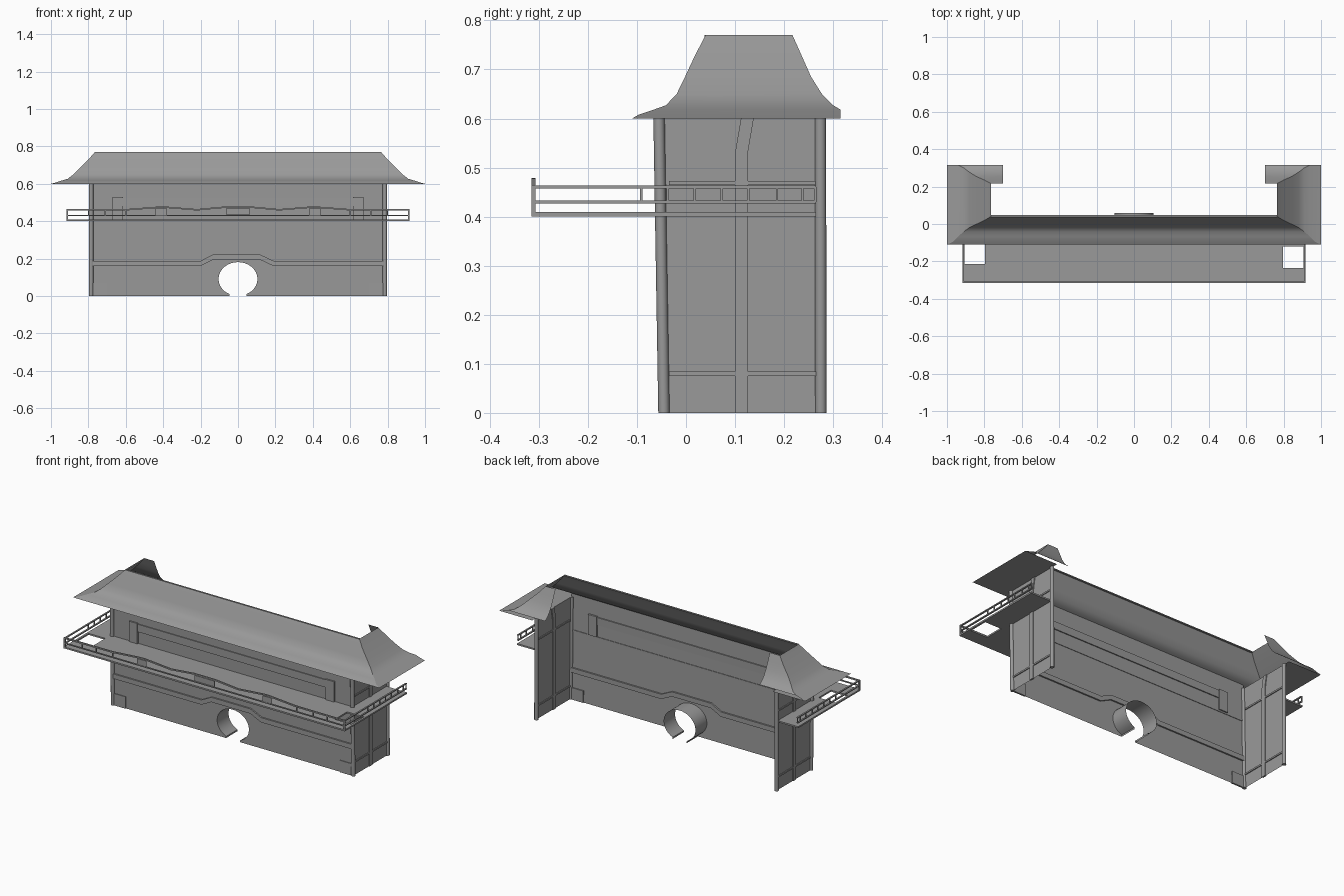
import bpy, math
from mathutils import Vector

if "Cube" in bpy.data.objects:
    bpy.data.objects.remove(bpy.data.objects["Cube"])

grey = bpy.data.materials.new("dark_grey")
grey.diffuse_color = (0.32, 0.32, 0.32, 1)
grey.use_nodes = True
grey.node_tree.nodes["Principled BSDF"].inputs["Base Color"].default_value = grey.diffuse_color


def mesh(name, verts, faces, smooth=False):
    me = bpy.data.meshes.new(name)
    me.from_pydata([tuple(v) for v in verts], [], faces)
    me.update()
    me.materials.append(grey)
    ob = bpy.data.objects.new(name, me)
    bpy.context.collection.objects.link(ob)
    if smooth:
        bpy.ops.object.select_all(action='DESELECT')
        ob.select_set(True)
        bpy.context.view_layer.objects.active = ob
        bpy.ops.object.shade_smooth_by_angle(angle=math.radians(35))
    return ob


def box(name, x0, x1, y0, y1, z0, z1):
    v = [(x, y, z) for z in (z0, z1) for x, y in ((x0, y0), (x1, y0), (x1, y1), (x0, y1))]
    return mesh(name, v, [(3, 2, 1, 0), (4, 5, 6, 7)] +
                [(i, (i + 1) % 4, (i + 1) % 4 + 4, i + 4) for i in range(4)])


def ribbon(name, path, h, place, d0, d1):
    """Band of height/width h following a 2D path; place(a, b, d, h) gives the 3D point."""
    v, f = [], []
    for a, b in path:
        v += [place(a, b, d0, 0), place(a, b, d1, 0), place(a, b, d1, h), place(a, b, d0, h)]
    for i in range(len(path) - 1):
        for k in range(4):
            f.append((4 * i + k, 4 * i + (k + 1) % 4, 4 * i + 4 + (k + 1) % 4, 4 * i + 4 + k))
    n = len(v)
    f += [(3, 2, 1, 0), (n - 4, n - 3, n - 2, n - 1)]
    return mesh(name, v, f)


def post(name, p, q, r, sides=12):
    v = [Vector(c) + Vector((r * math.cos(2 * math.pi * i / sides),
                             r * math.sin(2 * math.pi * i / sides), 0))
         for c in (p, q) for i in range(sides)]
    f = [(i, (i + 1) % sides, (i + 1) % sides + sides, i + sides) for i in range(sides)]
    f += [tuple(range(sides))[::-1], tuple(range(sides, 2 * sides))]
    return mesh(name, v, f, True)


def front_y(z):
    return -0.045 - 0.015 * z


def on_front(a, b, d, h):
    return (a, front_y(b) + d, b + h)


# front wall with keyhole-shaped round doorway
arc = [(-0.046, 0.0)]
for i in range(33):
    t = math.radians(244 - 308 * i / 32)
    arc.append((0.104 * math.cos(t), 0.091 + 0.09 * math.sin(t)))
arc.append((0.046, 0.0))
outline = [(-0.785, 0)] + arc + [(0.785, 0), (0.785, 0.622), (-0.785, 0.622)]
mesh("front_wall", [(x, front_y(z), z) for x, z in outline], [tuple(range(len(outline)))])

# doorway tunnel
n = len(arc)
mesh("doorway_tunnel", [(x, front_y(z), z) for x, z in arc] + [(x, 0.06, z) for x, z in arc],
     [(i, i + 1, i + 1 + n, i + n) for i in range(n - 1)], True)

# lower trim band stepping over the doorway
ribbon("lower_trim", [(-0.78, 0.16), (-0.2, 0.16), (-0.135, 0.193), (0.12, 0.193),
                      (0.19, 0.16), (0.78, 0.16)], 0.028, on_front, -0.009, 0.009)
# long upper beam
ribbon("upper_beam", [(-0.62, 0.48), (0.62, 0.48)], 0.045, on_front, -0.006, 0.006)

for s, side in ((-1, "left"), (1, "right")):
    def sbox(name, xa, xb, *r):
        return box(side + "_" + name, min(s * xa, s * xb), max(s * xa, s * xb), *r)

    # window jambs and corner blocks on the front wall
    sbox("jamb", 0.615, 0.67, -0.062, -0.042, 0.41, 0.53)
    sbox("corner_block", 0.70, 0.78, -0.050, -0.040, 0, 0.07)

    # side wall
    mesh(side + "_wall", [(s * 0.785, -0.045, 0), (s * 0.785, 0.275, 0),
                          (s * 0.785, 0.275, 0.60), (s * 0.785, -0.054, 0.60)], [(0, 1, 2, 3)])
    post(side + "_front_post", (s * 0.785, -0.045, 0), (s * 0.785, -0.055, 0.60), 0.0115)
    post(side + "_back_post", (s * 0.785, 0.275, 0), (s * 0.785, 0.274, 0.60), 0.0115)

    # timber strips on the side wall
    def on_side(a, b, d, h):
        return (s * (0.785 + d), a + h, b)
    ribbon(side + "_wall_strip", [(0.1, 0), (0.1, 0.53), (0.112, 0.6)], 0.026, on_side, -0.005, 0.005)
    for z in (0.075, 0.464):
        sbox("wall_rail", 0.78, 0.79, -0.035, 0.265, z, z + 0.009)

    # side balcony floor, leaving a stair opening
    y0, y1 = ((-0.215, -0.10), (-0.235, -0.12))[s > 0]
    sbox("balcony_front_floor", 0.797, 0.918, -0.315, y0, 0.40, 0.409)
    sbox("balcony_edge_floor", 0.906, 0.918, y0, y1, 0.40, 0.409)
    sbox("balcony_side_floor", 0.785, 0.918, y1, 0.265, 0.40, 0.409)

    # side railing
    for z in (0.427, 0.457):
        sbox("railing_bar", 0.908, 0.917, -0.315, 0.265, z, z + 0.006)
    for y in (-0.094, -0.04, 0.015, 0.07, 0.124, 0.183, 0.235, 0.261):
        sbox("railing_stud", 0.91, 0.916, y, y + 0.005, 0.43, 0.46)
    sbox("railing_post", 0.909, 0.918, -0.315, -0.307, 0.40, 0.464)
    # front railing studs
    for x in (0.80, 0.71, 0.60):
        sbox("front_stud", x - 0.003, x + 0.003, -0.313, -0.308, 0.43, 0.46)
    sbox("front_panel", 0.38, 0.44, -0.313, -0.309, 0.43, 0.467)

# front balcony floor and railing
box("balcony_floor", -0.797, 0.797, -0.315, -0.048, 0.40, 0.409)
box("front_mid_rail", -0.915, 0.915, -0.315, -0.308, 0.427, 0.433)
box("front_centre_panel", -0.065, 0.065, -0.313, -0.309, 0.435, 0.468)


def on_rail(a, b, d, h):
    return (a, d, b + h)


half = [(0.07, 0.471), (0.22, 0.457), (0.39, 0.471), (0.43, 0.470), (0.6, 0.457), (0.915, 0.456)]
ribbon("front_wavy_rail", [(-x, z) for x, z in reversed(half)] + half, 0.008, on_rail, -0.315, -0.307)

# curved hip roof: front slope, two ends and short returns at the back
hip = [(.765, .04, .217, .77), (.80, .019, .235, .73), (.845, -.002, .255, .685),
       (.88, -.019, .277, .65), (.91, -.041, .300, .627), (.94, -.066, .315, .618),
       (.97, -.096, .315, .608), (1.0, -.11, .315, .60)]


def loft(name, a, b):
    k = len(a)
    return mesh(name, a + b, [(i, i + 1, i + 1 + k, i + k) for i in range(k - 1)], True)


loft("front_roof", [(-x, f, z) for x, f, b, z in hip], [(x, f, z) for x, f, b, z in hip])
for s, side in ((-1, "left"), (1, "right")):
    loft(side + "_roof", [(s * x, f, z) for x, f, b, z in hip], [(s * x, b, z) for x, f, b, z in hip])
    loft(side + "_back_roof_return", [(s * x, b, z) for x, f, b, z in hip[:6]],
         [(s * 0.7, b, z) for x, f, b, z in hip[:6]])
    # flat underside of the eaves
    mesh(side + "_soffit", [(s * 0.785, -0.11, 0.6), (s * 1.0, -0.11, 0.6),
                            (s * 1.0, 0.315, 0.6), (s * 0.785, 0.315, 0.6)],
         [(3, 2, 1, 0) if s > 0 else (0, 1, 2, 3)])
mesh("front_soffit", [(-0.785, -0.11, 0.6), (0.785, -0.11, 0.6), (0.785, -0.054, 0.6),
                      (-0.785, -0.054, 0.6)], [(3, 2, 1, 0)])
box("roof_ridge", -0.765, 0.765, 0.038, 0.048, 0.765, 0.77)
